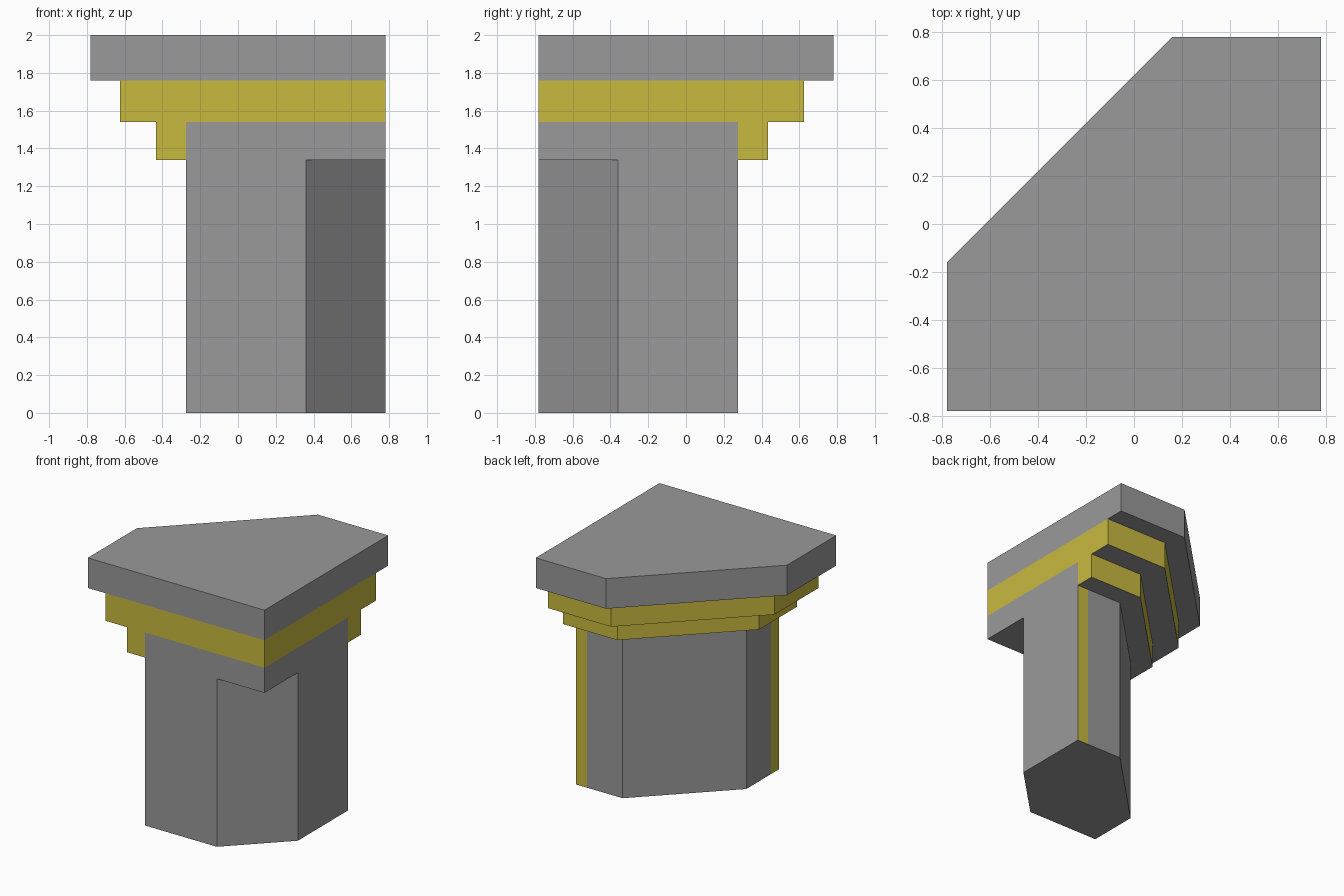
import bpy, bmesh

if "Cube" in bpy.data.objects:
    bpy.data.objects.remove(bpy.data.objects["Cube"])

def material(name, rgb):
    m = bpy.data.materials.new(name)
    m.diffuse_color = (*rgb, 1)
    m.use_nodes = True
    m.node_tree.nodes["Principled BSDF"].inputs["Base Color"].default_value = m.diffuse_color
    return m

GREY = material("stone grey", (0.32, 0.32, 0.32))
YELLOW = material("trim yellow", (0.58, 0.49, 0.05))
H = 0.78   # half width of the capped footprint


def outline(inset, clip=0):
    """Square with a cut back-left corner; back and left sides pulled in by inset.
    clip also cuts the front-right corner."""
    edge, corner = H - inset, 0.16 + 0.41 * inset
    pts = [(H, edge), (corner, edge), (-edge, -corner), (-edge, -H)]
    return pts + ([(H - clip, -H), (H, clip - H)] if clip else [(H, -H)])


def prism(name, pts, z0, z1, is_yellow, cuts=(), top=False):
    bm = bmesh.new()
    base = bm.faces.new([bm.verts.new((x, y, z0)) for x, y in pts])
    res = bmesh.ops.extrude_face_region(bm, geom=[base], use_keep_orig=True)
    bmesh.ops.translate(bm, vec=(0, 0, z1 - z0),
                        verts=[v for v in res["geom"] if isinstance(v, bmesh.types.BMVert)])
    bmesh.ops.recalc_face_normals(bm, faces=bm.faces)
    # cut lines for the colour borders
    for co, no in cuts:
        bmesh.ops.bisect_plane(bm, geom=bm.verts[:] + bm.edges[:] + bm.faces[:],
                               plane_co=co, plane_no=no)
    bm.normal_update()
    for f in bm.faces:
        f.material_index = int(abs(f.normal.z) < 0.5 and is_yellow(f.normal, f.calc_center_median()))
    # tops buried under the next tier are left open
    if not top:
        bmesh.ops.delete(bm, geom=[f for f in bm.faces if f.normal.z > 0.5], context="FACES")
    me = bpy.data.meshes.new(name)
    bm.to_mesh(me)
    bm.free()
    me.materials.append(GREY)
    me.materials.append(YELLOW)
    bpy.context.collection.objects.link(bpy.data.objects.new(name, me))


def cross_cuts(x, y):
    return [((x, 0, 0), (1, 0, 0)), ((0, y, 0), (0, 1, 0))]


# column with narrow yellow strips at the outer ends of its back and left faces
prism("column", outline(0.505, 0.42), 0, 1.34,
      lambda n, c: (n.y > 0.9 and c.x > 0.68) or (n.x < -0.9 and c.y < -0.68),
      cross_cuts(0.68, -0.68))

# lower tier: grey where the column continues up the front and right faces
prism("lower_tier", outline(0.345), 1.34, 1.54,
      lambda n, c: not ((n.y < -0.9 and c.x > -0.275) or (n.x > 0.9 and c.y < 0.275)),
      cross_cuts(-0.275, 0.275))

# upper tier and top slab
prism("upper_tier", outline(0.155), 1.54, 1.76, lambda n, c: True)
prism("top_slab", outline(0), 1.76, 2.0, lambda n, c: False, top=True)
